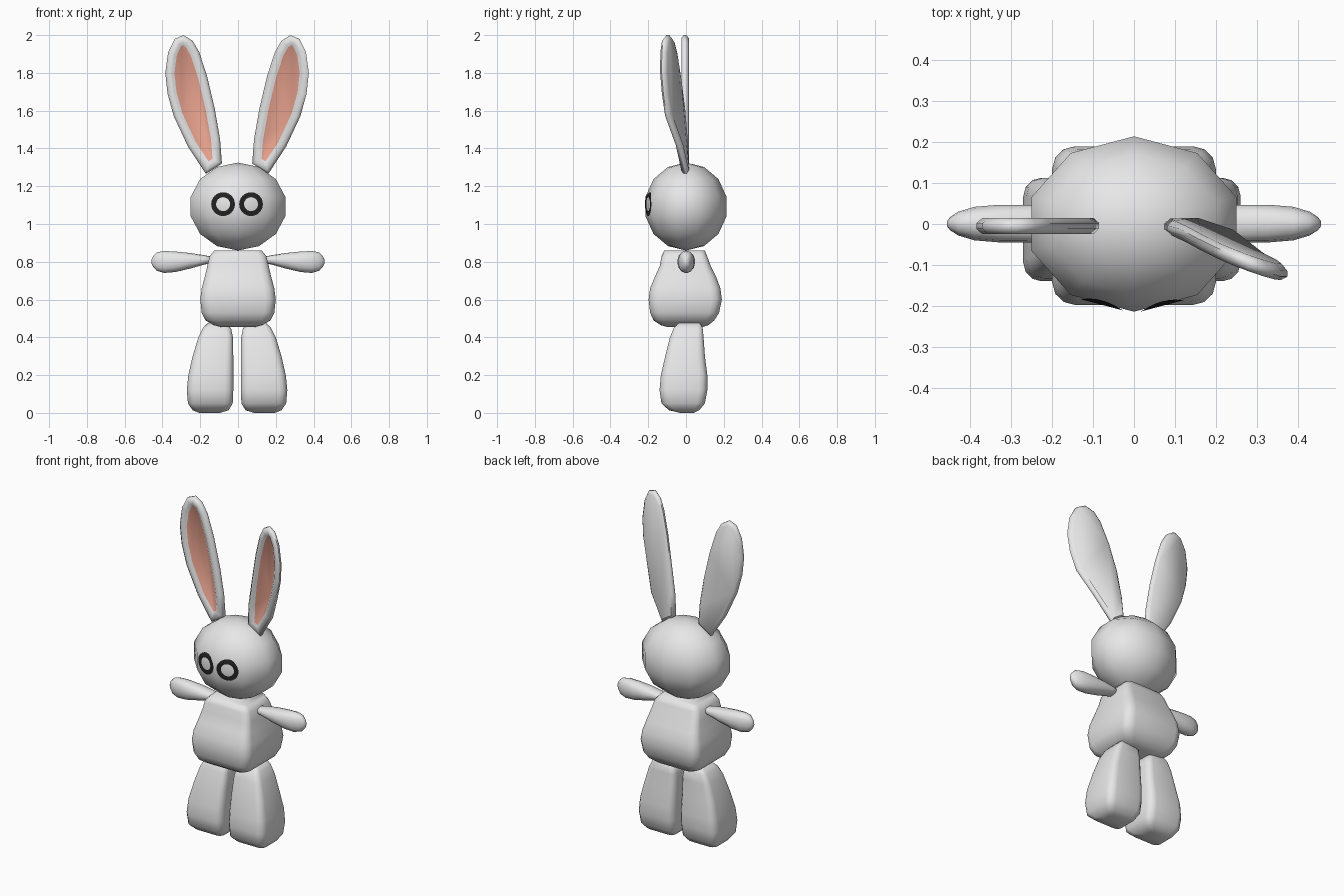
import bpy, bmesh, math
from mathutils import Vector
from mathutils.bvhtree import BVHTree

if "Cube" in bpy.data.objects:
    bpy.data.objects.remove(bpy.data.objects["Cube"])

SHIFT = -0.005  # left/right pairs sit very slightly off centre


def material(name, rgb):
    m = bpy.data.materials.new(name)
    m.diffuse_color = (*rgb, 1)
    m.use_nodes = True
    m.node_tree.nodes["Principled BSDF"].inputs["Base Color"].default_value = m.diffuse_color
    return m


FUR = material("grey_fur", (0.8, 0.8, 0.8))
PINK = material("inner_ear_pink", (0.8, 0.36, 0.27))
DARK = material("eye_black", (0.015, 0.015, 0.015))


def finish(name, bm, mats, angle=None):
    bmesh.ops.recalc_face_normals(bm, faces=bm.faces)
    me = bpy.data.meshes.new(name)
    bm.to_mesh(me)
    bm.free()
    for m in mats:
        me.materials.append(m)
    ob = bpy.data.objects.new(name, me)
    bpy.context.collection.objects.link(ob)
    bpy.ops.object.select_all(action='DESELECT')
    ob.select_set(True)
    bpy.context.view_layer.objects.active = ob
    if angle:
        bpy.ops.object.shade_smooth_by_angle(angle=math.radians(angle))
    else:
        bpy.ops.object.shade_smooth()
    return ob


def rounded_rect(a0, a1, b0, b1, frac, steps=3):
    ca, cb, ha, hb = (a0 + a1) / 2, (b0 + b1) / 2, (a1 - a0) / 2, (b1 - b0) / 2
    pts = []
    for q, (sa, sb) in enumerate([(1, 1), (-1, 1), (-1, -1), (1, -1)]):
        for i in range(steps + 1):
            t = math.pi / 2 * (q + i / steps)
            pts.append((ca + ha * (sa * (1 - frac) + frac * math.cos(t)),
                        cb + hb * (sb * (1 - frac) + frac * math.sin(t))))
    return pts


def loft(name, rows, frac, place):
    """Skin rounded sections; place maps (station, a, b) to a point."""
    bm = bmesh.new()
    rings = [[bm.verts.new(place(s, a, b)) for a, b in rounded_rect(*box, frac)]
             for s, *box in rows]
    n = len(rings[0])
    for lo, hi in zip(rings, rings[1:]):
        for i in range(n):
            bm.faces.new((lo[i], lo[(i + 1) % n], hi[(i + 1) % n], hi[i]))
    bm.faces.new(rings[0])
    bm.faces.new(rings[-1])
    return finish(name, bm, [FUR])


# Head: coarse ten-sided sphere
bm = bmesh.new()
bmesh.ops.create_uvsphere(bm, u_segments=10, v_segments=7, radius=1)
for v in bm.verts:
    v.co = Vector((v.co.x * 0.27, v.co.y * 0.22, 1.0925 + v.co.z * 0.2325))
bm.normal_update()
head_tree = BVHTree.FromBMesh(bm)
finish("head", bm, [FUR])

# Body: pear-shaped soft box (z, x0, x1, y0, y1)
loft("body", [
    (0.455, -0.09, 0.09, -0.10, 0.09),
    (0.465, -0.13, 0.13, -0.135, 0.12),
    (0.49, -0.172, 0.172, -0.172, 0.15),
    (0.53, -0.192, 0.192, -0.19, 0.175),
    (0.60, -0.2, 0.2, -0.198, 0.19),
    (0.66, -0.192, 0.192, -0.19, 0.182),
    (0.72, -0.176, 0.176, -0.165, 0.16),
    (0.78, -0.162, 0.162, -0.138, 0.13),
    (0.83, -0.15, 0.15, -0.13, 0.112),
    (0.86, -0.125, 0.125, -0.115, 0.10),
], 0.28, lambda s, a, b: (a, b, s))

LEG = [
    (0.0, 0.09, 0.20, -0.03, 0.04),
    (0.014, 0.045, 0.235, -0.09, 0.07),
    (0.05, 0.023, 0.26, -0.13, 0.10),
    (0.12, 0.02, 0.266, -0.14, 0.113),
    (0.20, 0.02, 0.258, -0.133, 0.113),
    (0.30, 0.02, 0.235, -0.11, 0.10),
    (0.40, 0.022, 0.205, -0.085, 0.093),
    (0.45, 0.032, 0.18, -0.065, 0.088),
    (0.475, 0.10, 0.155, -0.04, 0.075),
]
ARM = [  # x, y0, y1, z0, z1
    (0.13, -0.028, 0.028, 0.795, 0.825),
    (0.18, -0.038, 0.04, 0.785, 0.835),
    (0.25, -0.045, 0.047, 0.765, 0.846),
    (0.33, -0.045, 0.047, 0.746, 0.854),
    (0.39, -0.04, 0.042, 0.741, 0.857),
    (0.43, -0.028, 0.03, 0.752, 0.85),
    (0.45, -0.015, 0.017, 0.775, 0.828),
    (0.458, -0.005, 0.006, 0.79, 0.812),
]
EAR = [  # outline, x outward and z
    (0.08, 1.32), (0.09, 1.45), (0.118, 1.61), (0.158, 1.78), (0.2, 1.91),
    (0.235, 1.97), (0.283, 2.0), (0.33, 1.98), (0.365, 1.91), (0.38, 1.8),
    (0.368, 1.69), (0.335, 1.57), (0.26, 1.41), (0.165, 1.265),
]


def ear(name, side):
    bm = bmesh.new()
    front = [bm.verts.new((side * x + SHIFT, -0.012, z)) for x, z in EAR]
    back = [bm.verts.new((side * x + SHIFT, 0.002, z)) for x, z in EAR]
    ff, fb = bm.faces.new(front), bm.faces.new(back)
    n = len(front)
    for i in range(n):
        j = (i + 1) % n
        bm.faces.new((front[i], front[j], back[j], back[i]))
    bmesh.ops.recalc_face_normals(bm, faces=bm.faces)

    def inset(face, thickness, depth):
        bmesh.ops.inset_individual(bm, faces=[face], thickness=thickness,
                                   depth=depth, use_even_offset=True)
    # rounded rims, then the sunken pink panel
    inset(fb, 0.014, 0.013)
    inset(ff, 0.014, 0.013)
    inset(ff, 0.022, 0)
    inset(ff, 0.012, -0.010)
    ff.material_index = 1
    if side > 0:  # this ear leans and twists forward
        for v in bm.verts:
            t = max(0, (v.co.z - 1.3) / 0.7)
            v.co.y -= 0.36 * max(0, v.co.x - 0.11) * min(1, 3 * t) + 0.03 * t
    finish(name, bm, [FUR, PINK], 55)


def eye(name, side):
    """Thin dark ring wrapped onto the head surface."""
    bm = bmesh.new()
    n, loops = 24, []
    for r in (0.037, 0.046, 0.054, 0.063):
        loop = []
        for i in range(n):
            a = 2 * math.pi * i / n
            x = side * 0.074 + SHIFT + r * math.cos(a)
            z = 1.105 + r * math.sin(a)
            hit = head_tree.ray_cast(Vector((x, -1, z)), Vector((0, 1, 0)))[0]
            loop.append(bm.verts.new((x, hit.y - 0.004, z)))
        loops.append(loop)
    for a, b in zip(loops, loops[1:]):
        for i in range(n):
            j = (i + 1) % n
            bm.faces.new((a[i], a[j], b[j], b[i]))
    for f in bm.faces:
        f.normal_update()
    ob = finish(name, bm, [DARK])
    if ob.data.polygons[0].normal.y > 0:
        ob.data.flip_normals()


# Paired parts
for label, s in (("left", -1), ("right", 1)):
    loft(label + "_leg", LEG, 0.36, lambda z, x, y: (s * x + SHIFT, y, z))
    loft(label + "_arm", ARM, 0.85, lambda x, y, z: (s * x, y, z))
    ear(label + "_ear", s)
    eye(label + "_eye", s)
